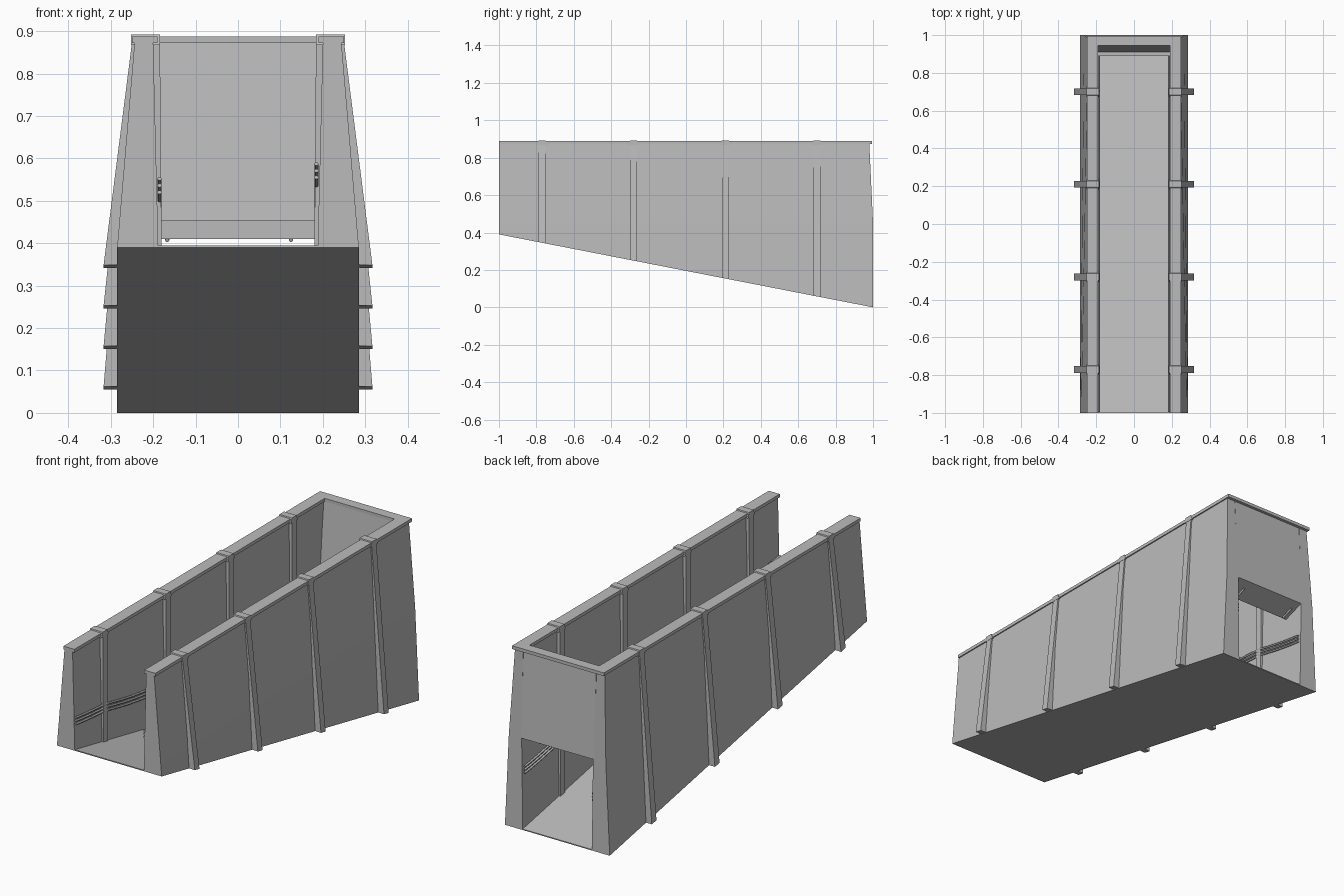
import bpy, bmesh, math

cube = bpy.data.objects.get("Cube")
if cube:
    bpy.data.objects.remove(cube, do_unlink=True)

concrete = bpy.data.materials.new("concrete_grey")
concrete.use_nodes = True
GREY = (0.5, 0.5, 0.5, 1)
concrete.diffuse_color = GREY
concrete.node_tree.nodes["Principled BSDF"].inputs["Base Color"].default_value = GREY

TOP = 0.874           # wall top below the coping
RIBS = (-0.77, -0.28, 0.21, 0.7)


def base(y):
    """Height of the ramp underside."""
    return 0.195 * (1 - y)


def blend(a, b, t):
    return a + (b - a) * t


def loft(name, first, last):
    """Solid between two matching outlines."""
    bm = bmesh.new()
    a = [bm.verts.new(p) for p in first]
    b = [bm.verts.new(p) for p in last]
    bm.faces.new(a)
    bm.faces.new(b)
    for i in range(len(a)):
        j = (i + 1) % len(a)
        bm.faces.new((a[i], a[j], b[j], b[i]))
    bmesh.ops.recalc_face_normals(bm, faces=bm.faces)
    mesh = bpy.data.meshes.new(name)
    bm.to_mesh(mesh)
    bm.free()
    mesh.materials.append(concrete)
    obj = bpy.data.objects.new(name, mesh)
    bpy.context.collection.objects.link(obj)
    return obj


def box(name, x0, x1, y0, y1, z0, z1):
    ring = [(x0, y0), (x1, y0), (x1, y1), (x0, y1)]
    return loft(name, [(x, y, z0) for x, y in ring], [(x, y, z1) for x, y in ring])


def cable(name, points, radius):
    curve = bpy.data.curves.new(name, "CURVE")
    curve.dimensions = "3D"
    curve.bevel_depth = radius
    curve.bevel_resolution = 1
    curve.use_fill_caps = True
    spline = curve.splines.new("POLY")
    spline.points.add(len(points) - 1)
    for p, co in zip(spline.points, points):
        p.co = (*co, 1)
    curve.materials.append(concrete)
    bpy.context.collection.objects.link(bpy.data.objects.new(name, curve))


def wall_section(s, y, y_top):
    """Battered wall outline, with a bend level with the lintel."""
    z0, zm = base(y), 0.45
    t = (zm - z0) / (TOP - z0)
    return [(s * 0.285, y, z0), (s * blend(0.285, 0.244, t), y, zm),
            (s * 0.244, y_top, TOP), (s * 0.2, y_top, TOP),
            (s * blend(0.188, 0.2, t), y, zm), (s * 0.188, y, z0)]


# Sloping floor
loft("ramp_floor",
     [(-0.2, -1, base(-1)), (0.2, -1, base(-1)), (0.2, -1, base(-1) + 0.005), (-0.2, -1, base(-1) + 0.005)],
     [(-0.2, 1, base(1)), (0.2, 1, base(1)), (0.2, 1, base(1) + 0.005), (-0.2, 1, base(1) + 0.005)])

for side, s in (("left", 1), ("right", -1)):
    # Side wall and its coping
    loft(f"{side}_wall", wall_section(s, -1, -1), wall_section(s, 1, 0.98))
    box(f"{side}_coping", s * 0.19, s * 0.25, -1, 0.99, 0.872, 0.888)

    for n, y in enumerate(RIBS, 1):
        # Buttress crossing the wall, tapering outside
        ends = []
        for e in (y - 0.018, y + 0.018):
            z = base(e)
            ends.append([(s * 0.317, e, z), (s * 0.25, e, TOP), (s * 0.184, e, TOP), (s * 0.18, e, z + 0.003)])
        loft(f"{side}_rib_{n}", *ends)
        # Raised pad where the buttress meets the coping
        rings = []
        for z, w in ((0.868, 0.028), (0.893, 0.018)):
            rings.append([(s * 0.184, y - w, z), (s * 0.252, y - w, z),
                          (s * 0.252, y + w, z), (s * 0.184, y + w, z)])
        loft(f"{side}_rib_pad_{n}", *rings)

    # Three sagging cables along the inner wall
    start = 0.6 if s > 0 else 0.565
    for k in range(3):
        path = []
        for i in range(49):
            y = blend(-0.995, 0.99, i / 48)
            sag = 0.012 * abs(math.sin(math.pi * (y + 0.77) / 0.49))
            path.append((s * 0.185, y, start - 0.14 * (y + 1) - sag - 0.016 * k))
        cable(f"{side}_cable_{k + 1}", path, 0.005)

# Back panel with a stepped lintel over the opening
profile = [(0.98, TOP), (0.95, TOP), (0.91, 0.455), (0.89, 0.455), (0.89, 0.41), (1.0, 0.45)]
loft("back_panel", [(-0.198, y, z) for y, z in profile], [(0.198, y, z) for y, z in profile])
box("back_coping", -0.25, 0.25, 0.945, 0.995, 0.872, 0.888)

# Small pipe stubs below the lintel
for n, x in enumerate((-0.167, 0.125), 1):
    cable(f"lintel_stub_{n}", [(x, 0.9, 0.407), (x, 0.96, 0.43)], 0.005)
